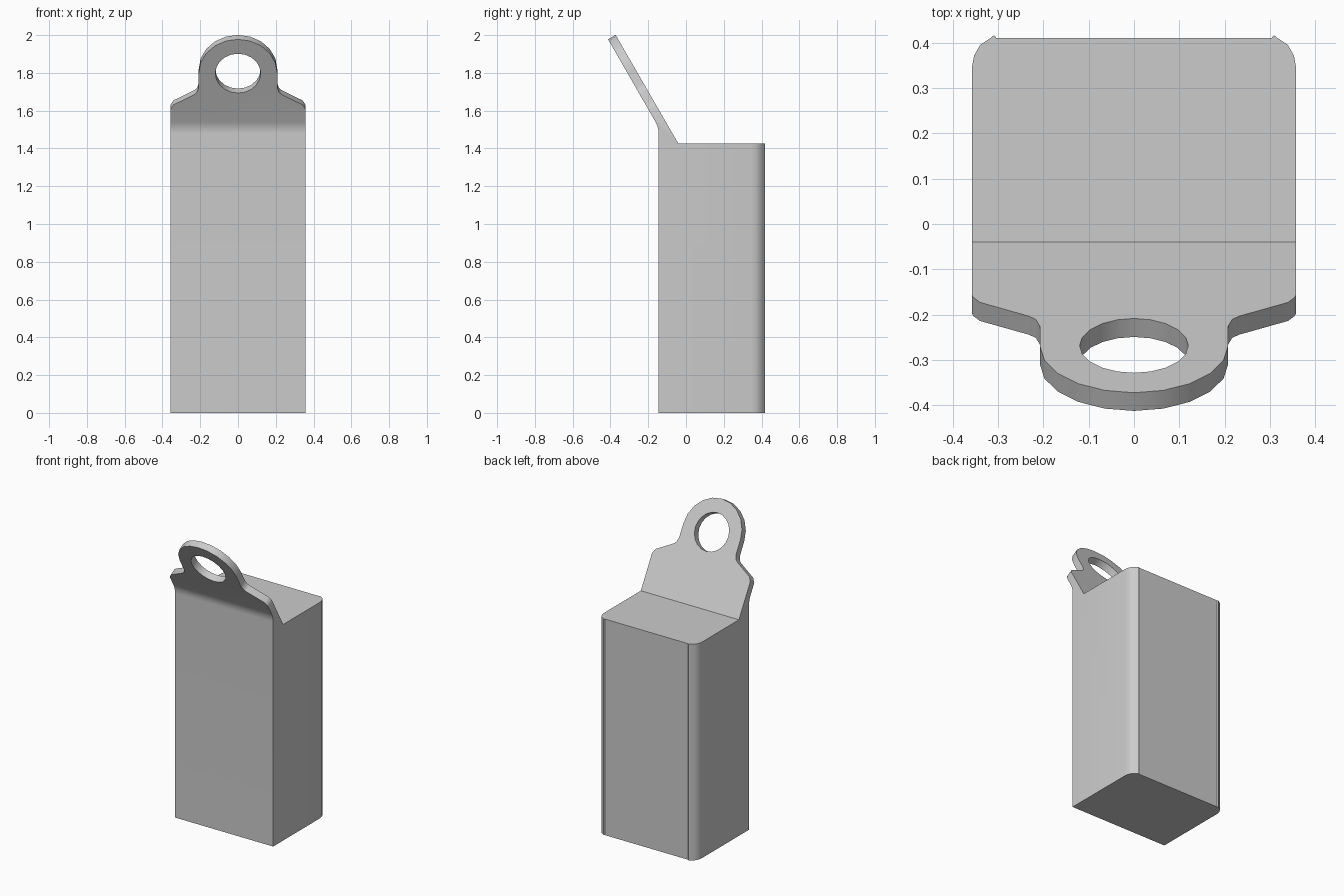
import bpy
import bmesh
from math import sin, cos, pi, radians
from mathutils import Vector, Matrix

cube = bpy.data.objects.get("Cube")
if cube:
    bpy.data.objects.remove(cube, do_unlink=True)

TILT = radians(30)      # lean of the hanging tab
THICK = 0.046
HALF_W = 0.358
TOP = 1.425
FRONT = -0.145
ROOT = Vector((0, -0.04, TOP))                  # foot of the tab on the box top
ALONG = Vector((0, -sin(TILT), cos(TILT)))      # up the tab
OUT = Vector((0, cos(TILT), sin(TILT)))         # out of the tab's rear face
RING_S, RING_R, HOLE_R = 0.457, 0.208, 0.12


def prism(name, outline, place, direction):
    """Extrude a 2D outline, put into space by place(), along direction."""
    bm = bmesh.new()
    face = bm.faces.new([bm.verts.new(place(a, b)) for a, b in outline])
    solid = bmesh.ops.extrude_face_region(bm, geom=[face])
    verts = [v for v in solid["geom"] if isinstance(v, bmesh.types.BMVert)]
    bmesh.ops.translate(bm, verts=verts, vec=direction)
    bmesh.ops.recalc_face_normals(bm, faces=bm.faces)
    mesh = bpy.data.meshes.new(name)
    bm.to_mesh(mesh)
    bm.free()
    obj = bpy.data.objects.new(name, mesh)
    bpy.context.collection.objects.link(obj)
    return obj


def mirrored(half):
    """Complete a right-hand outline with its mirror image."""
    return half + [(-x, y) for x, y in reversed(half) if abs(x) > 1e-6]


def arc(cx, cy, r, start, end, steps):
    angles = [radians(start + (end - start) * i / steps) for i in range(steps + 1)]
    return [(cx + r * cos(a), cy + r * sin(a)) for a in angles]


def on_tab(x, s):
    return ROOT + Vector((x, 0, 0)) + ALONG * s - OUT


# Box and tab: one side profile with a soft bend in the front
bend_r = 0.12
bend_z = TOP + 0.0545
bend = arc(FRONT - bend_r, bend_z, bend_r, 0, 30, 6)
tip = ROOT + ALONG * 0.8
side = [(0.6, 0), (FRONT, 0)] + bend
side += [tuple((tip - OUT * THICK).yz), tuple(tip.yz), (ROOT.y, TOP), (0.6, TOP)]
holder = prism("hanging_box", side, lambda y, z: Vector((-1, y, z)), Vector((2, 0, 0)))

# Plan outline: rounded rear corners standing slightly proud of the back
plan = [(HALF_W, -1), (HALF_W, 0.345), (0.353, 0.372), (0.34, 0.395),
        (0.315, 0.412), (0.309, 0.417), (0.304, 0.411)]
plan_cutter = prism("plan_cutter", mirrored(plan),
                    lambda x, y: Vector((x, y, -1)), Vector((0, 0, 4)))

# Tab outline: sloped shoulders, small fillets and a round head
tab = [(0.6, -3), (0.6, 0.1), (0.37, 0.2), (0.354, 0.245), (0.34, 0.266),
       (0.232, 0.327), (0.217, 0.341), (RING_R, 0.37)]
tab += arc(0, RING_S, RING_R, 0, 90, 5)
tab_cutter = prism("tab_cutter", mirrored(tab), on_tab, OUT * 2)

# Hanging hole
hole_cutter = prism("hole_cutter", arc(0, RING_S, HOLE_R, 0, 342, 19),
                    on_tab, OUT * 1.1)

for cutter, operation in ((plan_cutter, "INTERSECT"), (tab_cutter, "INTERSECT"),
                          (hole_cutter, "DIFFERENCE")):
    cutter.hide_render = True
    mod = holder.modifiers.new(cutter.name, "BOOLEAN")
    mod.operation = operation
    mod.solver = "EXACT"
    mod.object = cutter
    bpy.ops.object.select_all(action="DESELECT")
    holder.select_set(True)
    bpy.context.view_layer.objects.active = holder
    bpy.ops.object.modifier_apply(modifier=mod.name)
    bpy.data.objects.remove(cutter, do_unlink=True)

# Plain grey finish
grey = bpy.data.materials.new("plain_grey")
grey.use_nodes = True
colour = (0.6, 0.6, 0.6, 1)
grey.diffuse_color = colour
grey.node_tree.nodes["Principled BSDF"].inputs["Base Color"].default_value = colour
holder.data.materials.clear()
holder.data.materials.append(grey)
bpy.ops.object.shade_smooth_by_angle(angle=radians(30))
